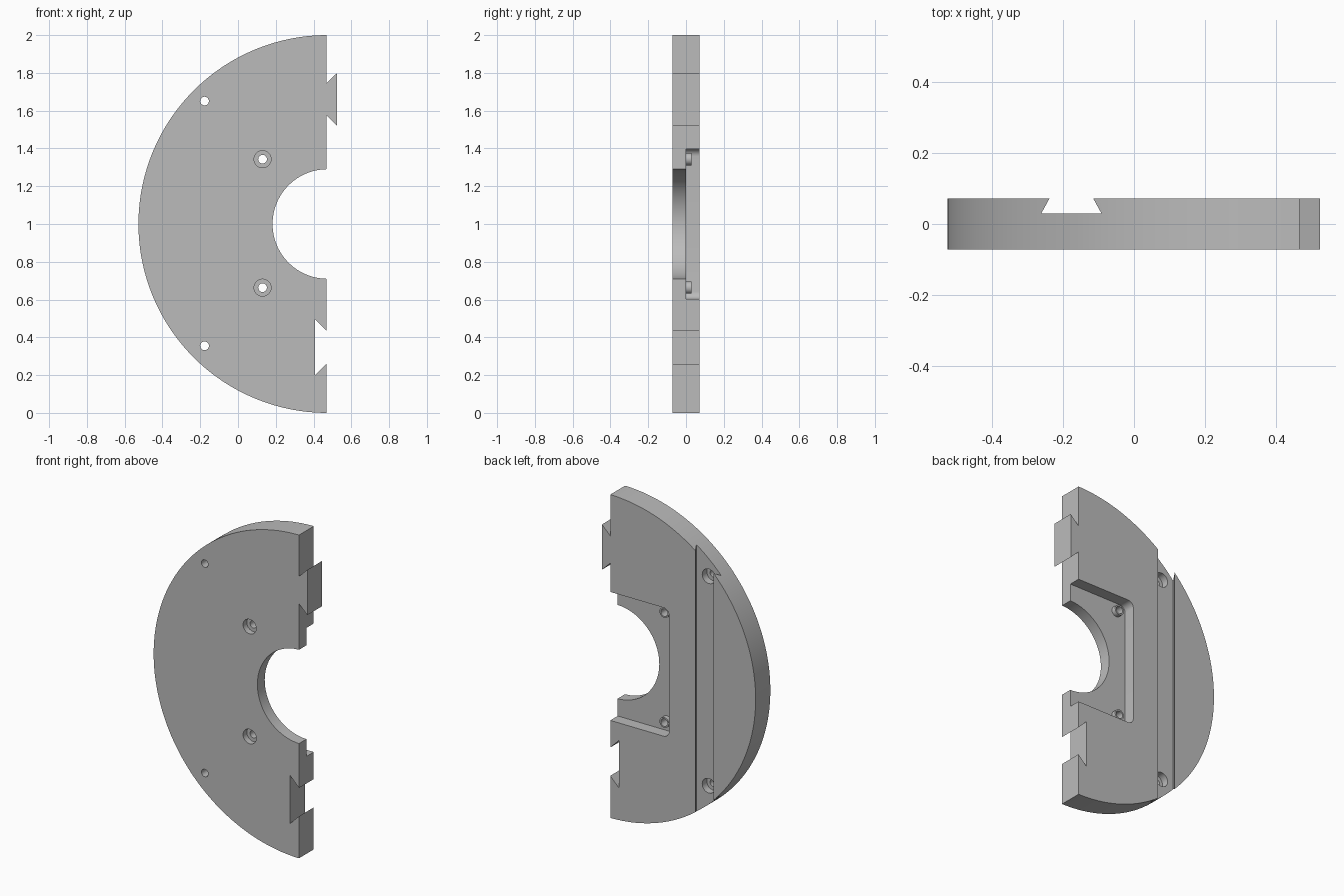
import bpy, bmesh, math
from mathutils import Vector

if "Cube" in bpy.data.objects:
    bpy.data.objects.remove(bpy.data.objects["Cube"])

HALF = 0.072            # half of the plate thickness
CX, CZ = 0.473, 1.0     # centre of the disc
EDGE = 0.468            # straight mating edge

grey = bpy.data.materials.new("plain grey")
grey.use_nodes = True
colour = (0.5, 0.5, 0.5, 1)
grey.diffuse_color = colour
grey.node_tree.nodes["Principled BSDF"].inputs["Base Color"].default_value = colour


def arc(cx, cz, r, a0, a1, n):
    """Points along a circle, angles in radians."""
    return [(cx + r * math.cos(a0 + (a1 - a0) * i / n),
             cz + r * math.sin(a0 + (a1 - a0) * i / n)) for i in range(n + 1)]


def prism(name, points, lo, hi, axis="Y"):
    """Extrude an outline: (x, z) along Y, or (x, y) along Z."""
    place = (lambda p, d: (p[0], d, p[1])) if axis == "Y" else (lambda p, d: (p[0], p[1], d))
    bm = bmesh.new()
    face = bm.faces.new([bm.verts.new(place(p, lo)) for p in points])
    shift = Vector(place((0, 0), hi - lo))
    top = bmesh.ops.extrude_face_region(bm, geom=[face])["geom"]
    bmesh.ops.translate(bm, vec=shift, verts=[v for v in top if isinstance(v, bmesh.types.BMVert)])
    bmesh.ops.recalc_face_normals(bm, faces=bm.faces)
    mesh = bpy.data.meshes.new(name)
    bm.to_mesh(mesh)
    bm.free()
    mesh.materials.append(grey)
    obj = bpy.data.objects.new(name, mesh)
    bpy.context.collection.objects.link(obj)
    return obj


def disc(name, x, z, r, lo, hi, n=32):
    return prism(name, arc(x, z, r, 0, math.tau, n)[:-1], lo, hi)


def combine(target, tool, operation="DIFFERENCE"):
    """Apply a boolean and drop the tool."""
    mod = target.modifiers.new("cut", "BOOLEAN")
    mod.operation, mod.solver, mod.object = operation, "EXACT", tool
    bpy.context.view_layer.objects.active = target
    bpy.ops.object.modifier_apply(modifier=mod.name)
    bpy.data.objects.remove(tool)


# Half disc outline with bore, dovetail tab and dovetail notch
gap = CX - EDGE
outer, bore = math.asin(gap), math.asin(gap / 0.29)
outline = arc(CX, CZ, 1.0, math.pi / 2 + outer, 1.5 * math.pi - outer, 128)
outline += [(EDGE, 0.26), (0.408, 0.2), (0.408, 0.495), (EDGE, 0.435)]
outline += arc(CX, CZ, 0.29, 1.5 * math.pi - bore, math.pi / 2 + bore, 64)
outline += [(EDGE, 1.575), (0.525, 1.52), (0.525, 1.8), (EDGE, 1.745)]
plate = prism("half_disc_plate", outline, -HALF, HALF)

# Rear pocket around the bore, open on the straight edge
r = 0.04
left, low, high = 0.065, 0.603, 1.398
pocket = [(0.6, low), (0.6, high)]
pocket += arc(left + r, high - r, r, math.pi / 2, math.pi, 8)
pocket += arc(left + r, low + r, r, math.pi, 1.5 * math.pi, 8)
combine(plate, prism("pocket_cutter", pocket, 0, 0.1))

# Dovetail slot along the whole height of the back
mid = -0.177
slot = [(mid - 0.085, 0.03), (mid + 0.085, 0.03), (mid + 0.052, 0.09), (mid - 0.052, 0.09)]
combine(plate, prism("slot_cutter", slot, -0.1, 2.1, "Z"))

for side in (-1, 1):
    # Screw bosses in the pocket, countersunk from the front
    x, z = 0.13, 1.003 + side * 0.34
    combine(plate, disc("screw_boss", x, z, 0.032, -0.01, 0.028), "UNION")
    combine(plate, disc("front_counterbore", x, z, 0.045, -0.1, -0.035))
    combine(plate, disc("screw_hole", x, z, 0.023, -0.1, 0.1))
    # Slot holes, counterbored from the slot floor
    z = 1.003 + side * 0.648
    combine(plate, disc("slot_counterbore", mid, z, 0.045, -0.015, 0.05))
    combine(plate, disc("slot_hole", mid, z, 0.023, -0.1, 0.1))

bpy.ops.object.select_all(action="DESELECT")
plate.select_set(True)
bpy.context.view_layer.objects.active = plate
bpy.ops.object.shade_smooth_by_angle(angle=math.radians(30))
